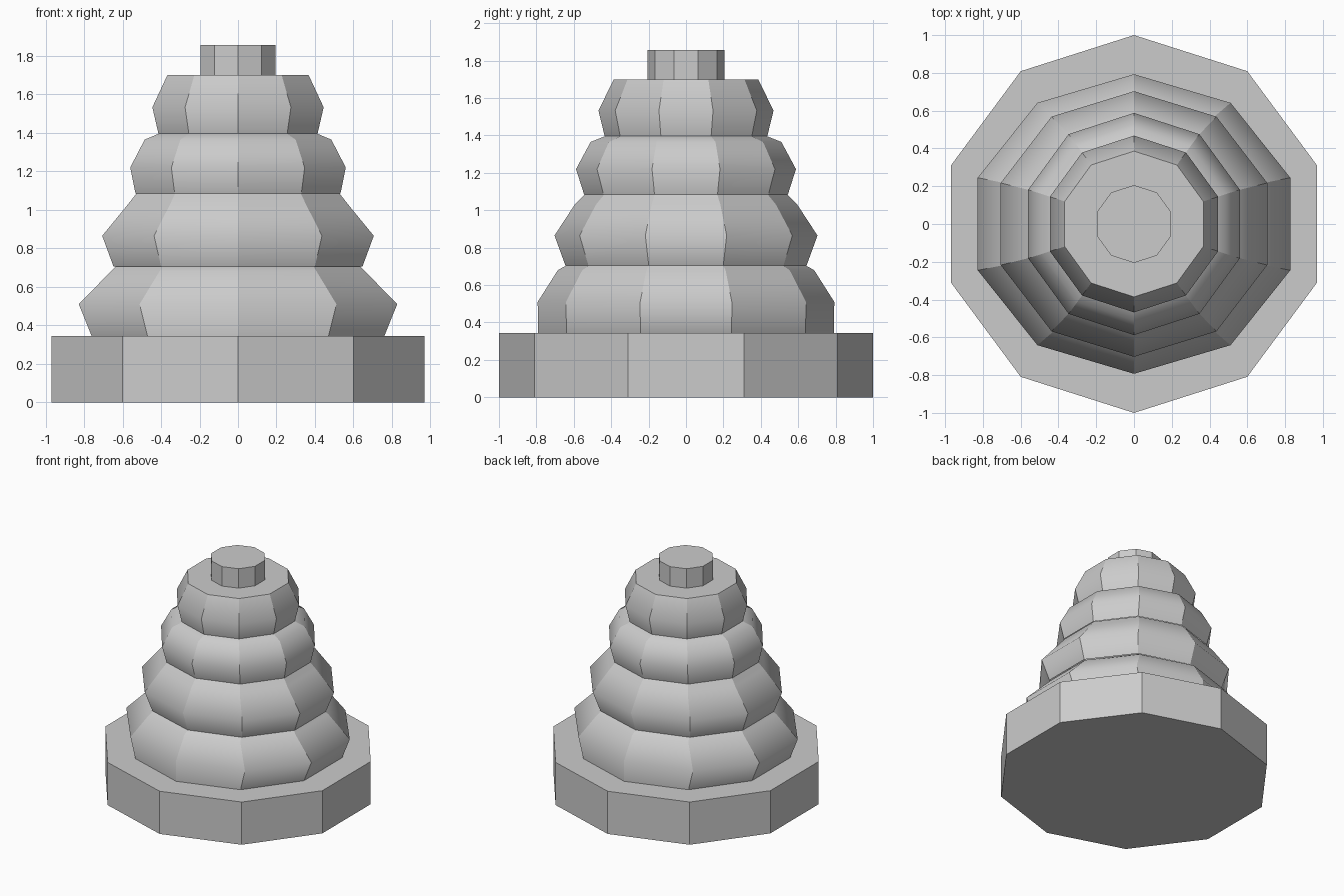
import bpy, bmesh
from math import cos, sin, pi

if "Cube" in bpy.data.objects:
    bpy.data.objects.remove(bpy.data.objects["Cube"])

SIDES = 10


def lathe(name, rings, cap_bottom=False, cap_top=False, smooth=True):
    """Ten-sided turned part; each ring is (radius x, radius y, height)."""
    bm = bmesh.new()
    loops = []
    for rx, ry, z in rings:
        loops.append([bm.verts.new((rx * cos(pi / 2 + 2 * pi * i / SIDES),
                                    ry * sin(pi / 2 + 2 * pi * i / SIDES), z))
                      for i in range(SIDES)])
    for low, high in zip(loops, loops[1:]):
        for i in range(SIDES):
            j = (i + 1) % SIDES
            face = bm.faces.new((low[i], low[j], high[j], high[i]))
            face.smooth = smooth
        # keep the upright corners crisp, the bulge itself rounded
        for i in range(SIDES):
            bm.edges.get((low[i], high[i])).smooth = False
    if cap_bottom:
        bm.faces.new(list(reversed(loops[0])))
    if cap_top:
        bm.faces.new(loops[-1])
    mesh = bpy.data.meshes.new(name)
    bm.to_mesh(mesh)
    bm.free()
    obj = bpy.data.objects.new(name, mesh)
    bpy.context.collection.objects.link(obj)
    return obj


# Plinth
lathe("base", [(1.02, 1.0, 0), (1.02, 1.0, 0.345)], True, True, smooth=False)

# Bulging tiers, bottom to top
lathe("tier_1", [(0.80, 0.79, 0.345), (0.87, 0.793, 0.51),
                 (0.695, 0.685, 0.68), (0.67, 0.64, 0.705)])
lathe("tier_2", [(0.68, 0.645, 0.705), (0.742, 0.703, 0.865),
                 (0.60, 0.595, 1.03), (0.555, 0.54, 1.085)])
lathe("tier_3", [(0.56, 0.545, 1.085), (0.589, 0.588, 1.22),
                 (0.51, 0.51, 1.365), (0.43, 0.43, 1.397)])
lathe("tier_4", [(0.435, 0.435, 1.397), (0.468, 0.468, 1.533),
                 (0.386, 0.386, 1.70)], cap_top=True)

# Small stub on top
lathe("top_knob", [(0.206, 0.206, 1.70), (0.206, 0.206, 1.857)],
      cap_top=True, smooth=False)
